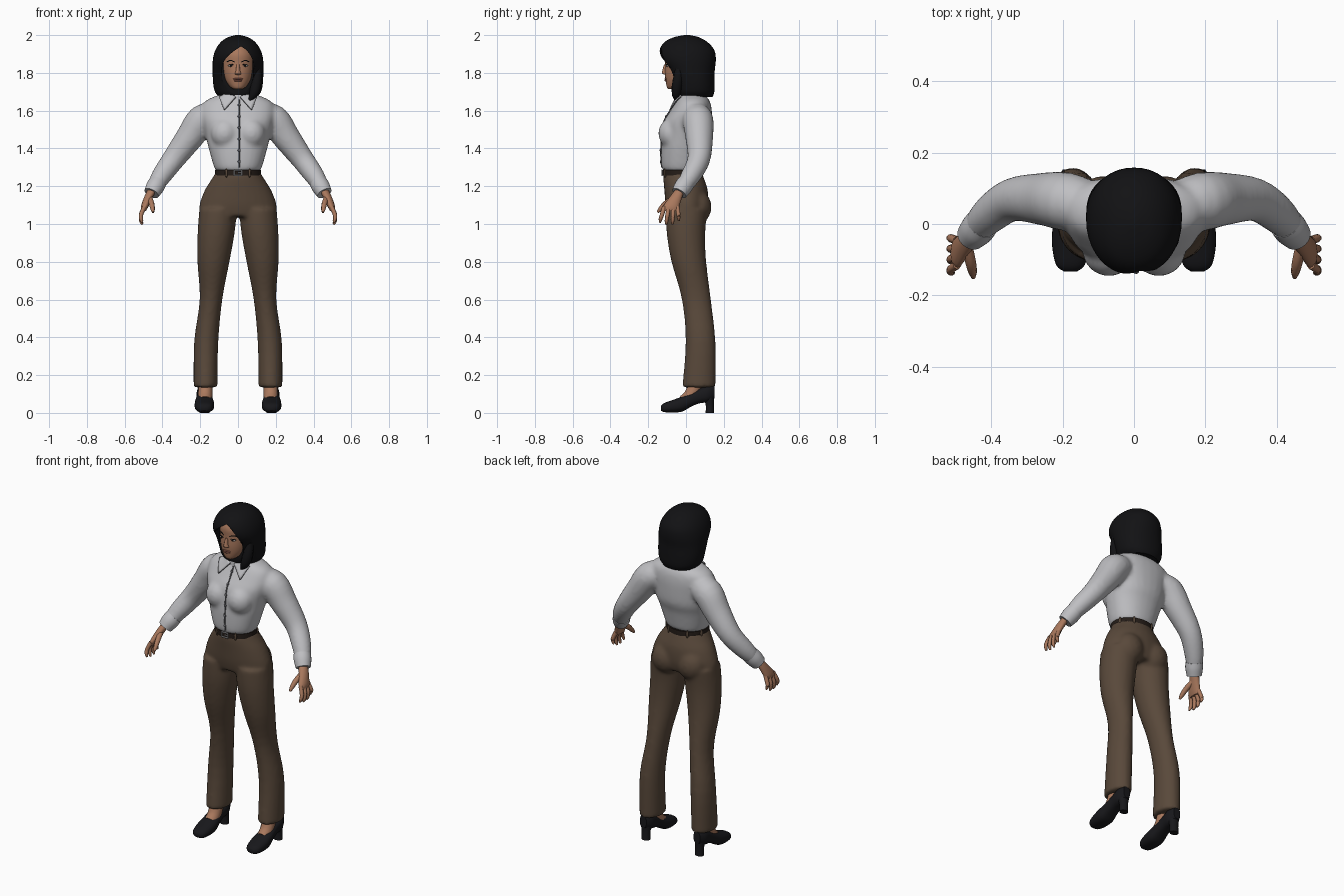
import bpy, bmesh, math
from mathutils import Vector, Matrix
from mathutils.bvhtree import BVHTree

if "Cube" in bpy.data.objects:
    bpy.data.objects.remove(bpy.data.objects["Cube"], do_unlink=True)


def material(name, *rgb):
    m = bpy.data.materials.new(name)
    m.use_nodes = True
    m.diffuse_color = (*rgb, 1)
    m.node_tree.nodes["Principled BSDF"].inputs["Base Color"].default_value = (*rgb, 1)
    return m


SHIRT = material("pale grey cotton", .52, .52, .54)
SEAM = material("grey stitching", .12, .12, .13)
CLOTH = material("brown cloth", .10, .066, .043)
SKIN = material("skin", .40, .19, .11)
LIP = material("lips", .30, .11, .08)
HAIR = material("black hair", .006, .006, .007)
SHOE = material("black leather", .009, .009, .011)
BELT = material("dark brown leather", .018, .012, .009)
METAL = material("buckle metal", .35, .35, .36)
EYE = material("eye white", .5, .47, .44)


def resample(rings, steps):
    """Catmull-Rom interpolation between section rows."""
    rows = [Vector(r) for r in rings]
    out = []
    for i in range(len(rows) - 1):
        b, c = rows[i], rows[i + 1]
        a, d = rows[max(i - 1, 0)], rows[min(i + 2, len(rows) - 1)]
        for k in range(steps):
            t = k / steps
            out.append(.5 * (2*b + (c - a)*t + (2*a - 5*b + 4*c - d)*t*t + (3*b - a - 3*c + d)*t**3))
    return out + [rows[-1]]


def loft(bm, rings, axis="Z", n=28, power=2, steps=4):
    """Closed skin through elliptical sections (x, y, z, r1, r2)."""
    rows = resample(rings, steps)
    loops = []
    for i, r in enumerate(rows):
        centre = Vector(r[:3])
        if axis == "PATH":
            tangent = Vector(rows[min(i + 1, len(rows) - 1)][:3]) - Vector(rows[max(i - 1, 0)][:3])
            rot = tangent.to_track_quat("Z", "Y").to_matrix()
        else:
            rot = Matrix.Rotation(math.pi / 2 if axis == "Y" else 0, 3, "X")
        loop = []
        for k in range(n):
            c, s = math.cos(math.tau * k / n), math.sin(math.tau * k / n)
            off = Vector((math.copysign(abs(c)**(2/power), c) * r[3],
                          math.copysign(abs(s)**(2/power), s) * r[4], 0))
            loop.append(bm.verts.new(centre + rot @ off))
        loops.append(loop)
    for a, b in zip(loops, loops[1:]):
        for k in range(n):
            bm.faces.new((a[k], a[(k+1) % n], b[(k+1) % n], b[k]))
    bm.faces.new(loops[0][::-1])
    bm.faces.new(loops[-1])


def tube(bm, points, n=12, steps=4):
    loft(bm, [(*p, p[3]) for p in points], "PATH", n, steps=steps)


def ball(bm, centre, size):
    bmesh.ops.create_uvsphere(bm, u_segments=20, v_segments=12, radius=1,
                              matrix=Matrix.Translation(centre) @ Matrix.Diagonal((*size, 1)))


def apply_mod(ob, kind, **props):
    mod = ob.modifiers.new(kind, kind)
    for key, val in props.items():
        setattr(mod, key, val)
    bpy.context.view_layer.objects.active = ob
    bpy.ops.object.modifier_apply(modifier=mod.name)


def finish(name, bm, mat, blend=0):
    bmesh.ops.recalc_face_normals(bm, faces=bm.faces)
    mesh = bpy.data.meshes.new(name)
    bm.to_mesh(mesh)
    bm.free()
    mesh.materials.append(mat)
    ob = bpy.data.objects.new(name, mesh)
    bpy.context.collection.objects.link(ob)
    bpy.ops.object.select_all(action="DESELECT")
    ob.select_set(True)
    bpy.context.view_layer.objects.active = ob
    if blend:  # fuse overlapping volumes into one soft garment
        apply_mod(ob, "REMESH", mode="VOXEL", voxel_size=.011)
        apply_mod(ob, "SMOOTH", factor=.5, iterations=blend)
    bpy.ops.object.shade_smooth_by_angle(angle=math.radians(50))
    return ob


SIDES = ((1, "left"), (-1, "right"))

# Trousers: hips, seat and two flared legs
bm = bmesh.new()
loft(bm, [(0, .005, 1.04, .2, .1), (0, .005, 1.1, .205, .113), (0, 0, 1.18, .176, .115),
          (0, -.012, 1.24, .138, .108), (0, -.018, 1.275, .118, .1)])
for s, side in SIDES:
    loft(bm, [(s*.172, .068, .135, .063, .088), (s*.168, .077, .38, .064, .079), (s*.143, .055, .6, .06, .077),
              (s*.13, .015, .8, .085, .092), (s*.116, 0, .95, .098, .102), (s*.105, .004, 1.08, .1, .11)])
    ball(bm, (s*.085, .06, 1.09), (.085, .075, .09))
finish("trousers", bm, CLOTH, 5)

# Blouse: torso, bust and sleeves
bm = bmesh.new()
loft(bm, [(0, -.02, 1.28, .116, .1), (0, -.02, 1.31, .13, .11), (0, -.01, 1.4, .155, .122),
          (0, .003, 1.46, .17, .13), (0, .01, 1.54, .188, .128), (0, .027, 1.6, .195, .11),
          (0, .036, 1.645, .18, .092), (0, .033, 1.675, .125, .075), (0, .02, 1.69, .075, .062)], power=2.2)
for s, side in SIDES:
    ball(bm, (s*.07, -.075, 1.48), (.075, .072, .08))
    tube(bm, [(s*.12, .05, 1.57, .07), (s*.19, .063, 1.55, .082), (s*.255, .07, 1.46, .074),
              (s*.34, .068, 1.345, .061), (s*.405, .025, 1.255, .053), (s*.445, -.02, 1.19, .04)], 20)
blouse = finish("blouse", bm, SHIRT, 6)
tree = BVHTree.FromPolygons([v.co for v in blouse.data.vertices], [p.vertices for p in blouse.data.polygons])


def on_blouse(x, z, lift):
    hit = tree.ray_cast(Vector((x, -1, z)), Vector((0, 1, 0)))[0]
    return Vector((x, (hit.y if hit else -.04) - lift, z))


# Front closing seam and buttons
bm = bmesh.new()
tube(bm, [(*on_blouse(.006, 1.3 + .03*i, .001), .004) for i in range(13)], 8)
for i in range(6):
    ball(bm, on_blouse(.006, 1.33 + .06*i, .003), (.008, .005, .008))
finish("button_seam", bm, SEAM)

# Collar stand and pointed collar flaps with stitched edges
bm = bmesh.new()
loft(bm, [(0, .02, 1.66, .092, .076), (0, .012, 1.685, .076, .066), (0, .008, 1.71, .066, .058)])
finish("collar_stand", bm, SHIRT)
for s, side in SIDES:
    corners = [Vector(c) for c in ((.012, 1.672), (.072, 1.605), (.098, 1.672), (.05, 1.7))]
    bm, grid, N = bmesh.new(), {}, 6
    for i in range(N + 1):
        for j in range(N + 1):
            p = corners[0].lerp(corners[1], i/N).lerp(corners[3].lerp(corners[2], i/N), j/N)
            grid[i, j] = on_blouse(s*p.x, min(p.y, 1.682), .01)
            grid[i, j].z = p.y
    verts = {k: bm.verts.new(v) for k, v in grid.items()}
    for i in range(N):
        for j in range(N):
            bm.faces.new([verts[k] for k in ((i, j), (i+1, j), (i+1, j+1), (i, j+1))])
    flap = finish(side + "_collar_flap", bm, SHIRT)
    apply_mod(flap, "SOLIDIFY", thickness=.008, offset=0)
    bm = bmesh.new()
    tube(bm, [(*grid[i, 0], .003) for i in range(N + 1)], 6, 1)
    tube(bm, [(*grid[N, j], .003) for j in range(N + 1)], 6, 1)
    finish(side + "_collar_edge", bm, SEAM)

# Belt, loops and buckle
bm = bmesh.new()
loft(bm, [(0, -.018, 1.256, .123, .107), (0, -.018, 1.286, .122, .107)], n=40, steps=1)
finish("belt", bm, BELT)
bm = bmesh.new()
for a in (-60, -120, 20, 160, 60, 120):
    c, d = math.cos(math.radians(a)), math.sin(math.radians(a))
    ball(bm, (.122*c, -.018 + .107*d, 1.27), (.007, .007, .024))
finish("belt_loops", bm, CLOTH)
bm = bmesh.new()
frame = [(-.02, 1.257), (.02, 1.257), (.02, 1.285), (-.02, 1.285)]
for a, b in zip(frame, frame[1:] + frame[:1]):
    tube(bm, [(a[0], -.127, a[1], .004), (b[0], -.127, b[1], .004)], 8, 1)
tube(bm, [(0, -.127, 1.271, .003), (.02, -.127, 1.271, .003)], 8, 1)
finish("buckle", bm, METAL)

for s, side in SIDES:
    # Cuff
    bm = bmesh.new()
    tube(bm, [(s*.425, .002, 1.22, .047), (s*.44, -.016, 1.195, .048), (s*.458, -.036, 1.163, .041)], 20)
    finish(side + "_cuff", bm, SHIRT)
    # Hand with spread fingers
    bm = bmesh.new()
    loft(bm, [(s*.455, -.033, 1.18, .024, .026), (s*.475, -.055, 1.14, .023, .034),
              (s*.493, -.078, 1.095, .02, .043), (s*.5, -.082, 1.07, .013, .042)], n=16)
    for i, drop in enumerate((.01, 0, .002, .02)):
        y = -.115 + .023*i
        tube(bm, [(s*.496, y, 1.09, .012), (s*.513, y - .012 + .006*i, 1.05, .0115),
                  (s*.513, y - .02 + .009*i, 1.015 + drop, .01), (s*.506, y - .022 + .01*i, .997 + drop, .005)], 8)
    tube(bm, [(s*.468, -.06, 1.14, .015), (s*.458, -.105, 1.11, .015),
              (s*.452, -.135, 1.08, .012), (s*.45, -.15, 1.062, .006)], 8)
    finish(side + "_hand", bm, SKIN)
    # Ankle and instep
    bm = bmesh.new()
    tube(bm, [(s*.174, -.01, .06, .036), (s*.174, .03, .1, .038), (s*.172, .065, .2, .036)], 14)
    finish(side + "_ankle", bm, SKIN)
    # High-heeled shoe
    bm = bmesh.new()
    loft(bm, [(s*.178, y, z, rx, rz) for y, z, rx, rz in (
        (-.133, .024, .018, .012), (-.115, .028, .04, .024), (-.065, .036, .051, .034), (-.02, .047, .051, .04),
        (.02, .066, .045, .037), (.065, .087, .04, .038), (.115, .103, .04, .045), (.152, .112, .022, .034))],
        "Y", 24, 2.5)
    loft(bm, [(s*.178, .126, 0, .026, .022), (s*.178, .125, .05, .026, .022), (s*.178, .115, .1, .036, .035)], n=16)
    finish(side + "_shoe", bm, SHOE)

# Head, nose and neck
bm = bmesh.new()
loft(bm, [(0, -.072, 1.714, .022, .022), (0, -.058, 1.727, .042, .044), (0, -.038, 1.76, .066, .07),
          (0, -.02, 1.80, .08, .092), (0, -.01, 1.85, .087, .1), (0, -.01, 1.9, .085, .1),
          (0, -.01, 1.94, .06, .075), (0, -.01, 1.96, .025, .03)])
loft(bm, [(0, -.106, 1.79, .012, .006), (0, -.112, 1.797, .017, .014), (0, -.112, 1.81, .012, .014),
          (0, -.108, 1.845, .008, .008)], n=12)
tube(bm, [(0, .025, 1.65, .058), (0, .012, 1.7, .052), (0, 0, 1.77, .052)], 20)
finish("head", bm, SKIN)
bm = bmesh.new()
ball(bm, (0, -.107, 1.768), (.026, .008, .005))
ball(bm, (0, -.105, 1.759), (.022, .009, .006))
finish("lips", bm, LIP)
for s, side in SIDES:
    bm = bmesh.new()
    ball(bm, (s*.036, -.098, 1.838), (.016, .007, .006))
    finish(side + "_eye", bm, EYE)
    bm = bmesh.new()
    ball(bm, (s*.036, -.104, 1.838), (.006, .003, .0055))
    tube(bm, [(s*.019, -.104, 1.84, .0015), (s*.036, -.104, 1.846, .0025), (s*.054, -.092, 1.84, .0015)], 6)
    tube(bm, [(s*.016, -.108, 1.857, .002), (s*.04, -.1, 1.866, .003), (s*.06, -.086, 1.858, .0015)], 6)
    finish(side + "_lashes_and_brow", bm, HAIR)

# Bobbed hair, opened around the face with an off-centre parting
bm = bmesh.new()
loft(bm, [(0, .045, 1.672, .1, .095), (0, .045, 1.70, .122, .105), (0, .04, 1.75, .132, .112),
          (0, .026, 1.81, .134, .126), (0, .01, 1.87, .133, .148), (0, .005, 1.92, .12, .145),
          (0, 0, 1.962, .092, .115), (0, .002, 1.988, .055, .068), (0, .005, 2.0, .012, .015)], n=40, power=2.15)
hair = finish("hair", bm, HAIR)
bm = bmesh.new()
outline = resample([(.015, 1.94), (-.035, 1.905), (-.075, 1.86), (-.085, 1.81), (-.08, 1.75), (-.06, 1.69), (-.05, 1.6),
                    (.045, 1.6), (.055, 1.69), (.073, 1.75), (.083, 1.82), (.075, 1.875), (.045, 1.92), (.015, 1.94)], 3)[:-1]
face = bm.faces.new([bm.verts.new((p.x, -.055, p.y)) for p in outline])
front = bmesh.ops.extrude_face_region(bm, geom=[face])["geom"]
bmesh.ops.translate(bm, verts=[g for g in front if isinstance(g, bmesh.types.BMVert)], vec=(0, -.3, 0))
cutter = finish("face_opening_cutter", bm, HAIR)
cutter.hide_render = True
apply_mod(hair, "BOOLEAN", operation="DIFFERENCE", object=cutter, solver="EXACT")
bpy.data.objects.remove(cutter, do_unlink=True)
bm = bmesh.new()
tube(bm, [(.1, -.035, 1.82, .022), (.098, -.045, 1.75, .028), (.082, -.052, 1.69, .024), (.06, -.055, 1.655, .006)], 12)
finish("long_front_lock", bm, HAIR)
